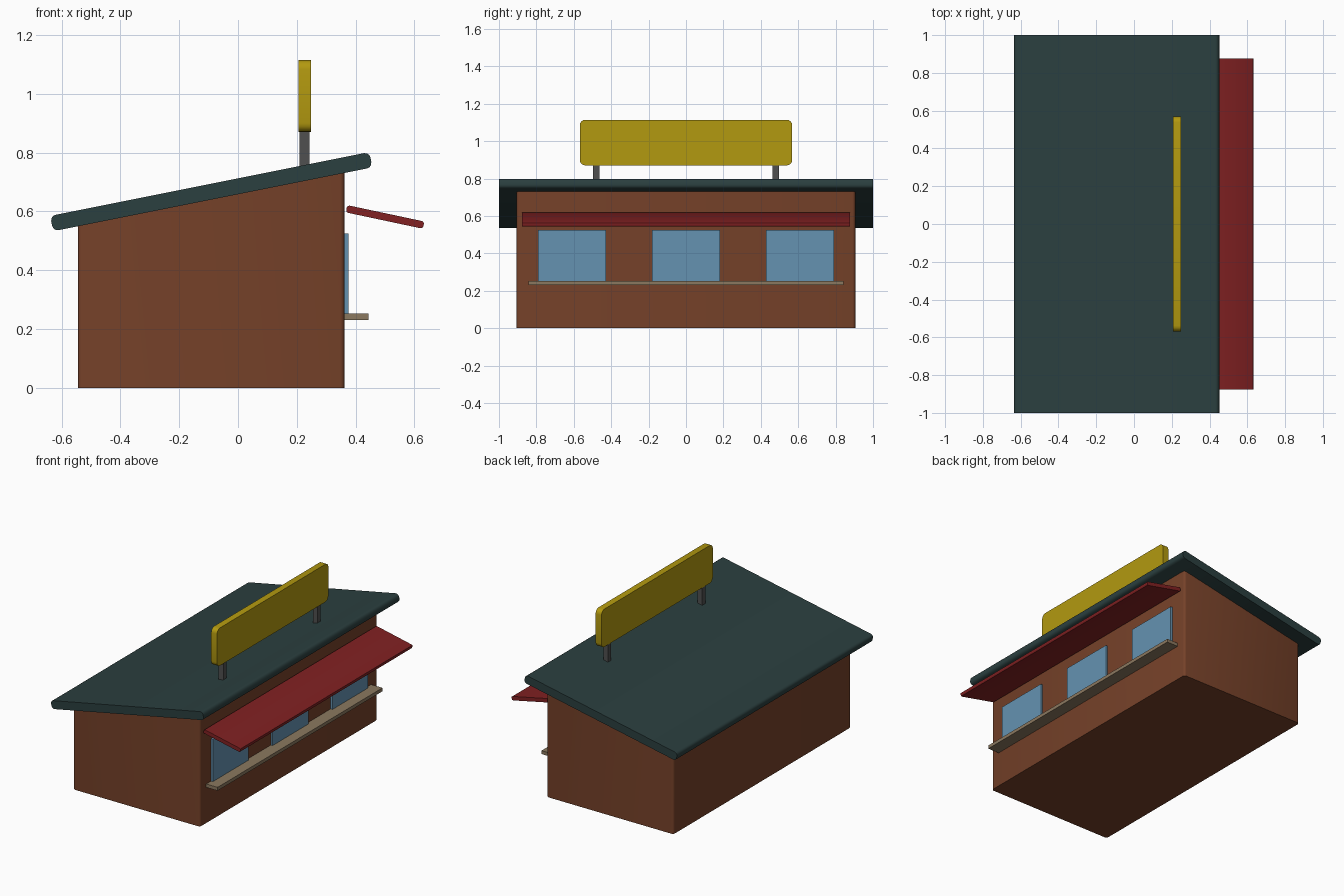
import bpy, bmesh, math
from mathutils import Matrix, Vector

if "Cube" in bpy.data.objects:
    bpy.data.objects.remove(bpy.data.objects["Cube"])

SLOPE = math.atan(0.2)


def material(name, rgb):
    m = bpy.data.materials.new(name)
    m.diffuse_color = (*rgb, 1)
    m.use_nodes = True
    m.node_tree.nodes["Principled BSDF"].inputs["Base Color"].default_value = m.diffuse_color
    return m


BRICK = material("brown_wall", (0.18, 0.053, 0.022))
ROOF = material("dark_green", (0.024, 0.05, 0.05))
RED = material("red_awning", (0.22, 0.015, 0.016))
GLASS = material("blue_glass", (0.13, 0.29, 0.44))
YELLOW = material("yellow_sign", (0.45, 0.32, 0.005))
WOOD = material("tan_wood", (0.26, 0.19, 0.115))
METAL = material("grey_metal", (0.08, 0.08, 0.08))


def box(name, centre, size, mat, axis=None, radius=0.0, segments=3, tilt=0.0, top=None):
    """Box with the edges parallel to one axis rounded, tilted about y; top(x) reshapes its upper face."""
    bm = bmesh.new()
    bmesh.ops.create_cube(bm, size=1)
    bmesh.ops.scale(bm, vec=size, verts=bm.verts)
    if axis is not None:
        edges = [e for e in bm.edges
                 if abs((e.verts[0].co - e.verts[1].co).normalized()[axis]) > 0.9]
        bmesh.ops.bevel(bm, geom=edges, offset=radius, segments=segments,
                        profile=0.5, affect='EDGES')
    bm.transform(Matrix.Translation(Vector(centre)) @ Matrix.Rotation(tilt, 4, 'Y'))
    if top:
        for v in bm.verts:
            if v.co.z > centre[2]:
                v.co.z = top(v.co.x)
    me = bpy.data.meshes.new(name)
    bm.to_mesh(me)
    bm.free()
    me.materials.append(mat)
    ob = bpy.data.objects.new(name, me)
    bpy.context.collection.objects.link(ob)
    if axis is not None:
        bpy.ops.object.select_all(action='DESELECT')
        ob.select_set(True)
        bpy.context.view_layer.objects.active = ob
        bpy.ops.object.shade_smooth_by_angle(angle=math.radians(35))
    return ob


# Walls, with the top following the underside of the roof
box("walls", (-0.091, 0, 0.3), (0.906, 1.81, 0.6), BRICK, axis=2, radius=0.015,
    top=lambda x: 0.667 + 0.2 * (x + 0.091) - 0.02)

# Sloping roof slab with rounded eaves
box("roof", (-0.091, 0, 0.667), (1.107, 2.0, 0.053), ROOF, axis=1, radius=0.019, tilt=-SLOPE)

# Awning over the serving side
box("awning", (0.5, 0, 0.581), (0.268, 1.754, 0.025), RED, axis=1, radius=0.008,
    segments=2, tilt=math.radians(12))

# Serving windows and counter
for i, y in enumerate((-0.61, 0, 0.61)):
    box(f"window_{i + 1}", (0.362, y, 0.382), (0.026, 0.364, 0.284), GLASS)
box("counter", (0.396, 0, 0.241), (0.094, 1.682, 0.022), WOOD)

# Rooftop sign board on two posts
box("sign_board", (0.227, 0, 0.992), (0.042, 1.136, 0.244), YELLOW, axis=0, radius=0.03, segments=4)
for side, y in (("front", -0.48), ("back", 0.48)):
    box(f"sign_post_{side}", (0.226, y, 0.805), (0.033, 0.033, 0.17), METAL)
